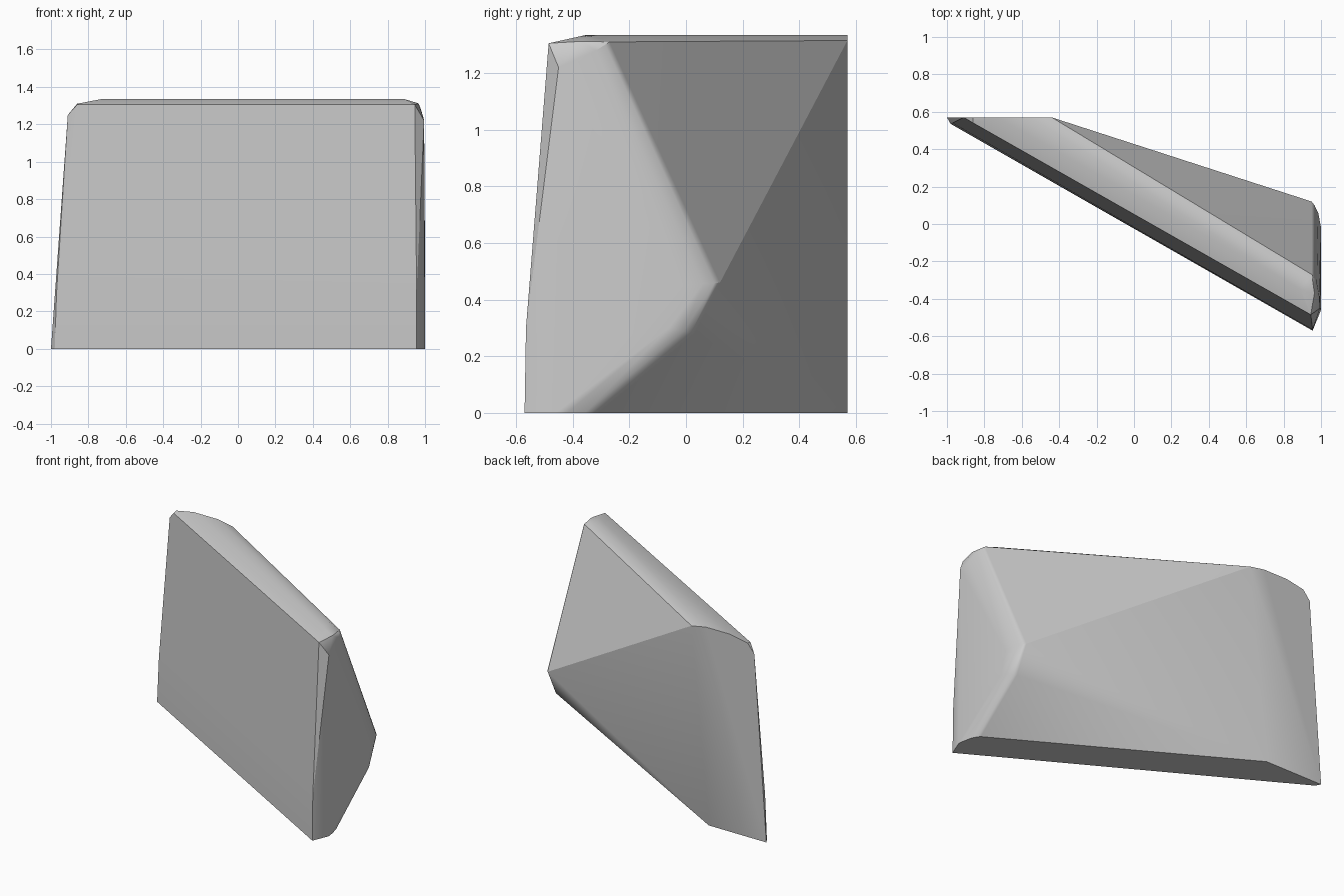
import bpy, bmesh
from mathutils import Vector

cube = bpy.data.objects.get("Cube")
if cube:
    bpy.data.objects.remove(cube, do_unlink=True)

mat = bpy.data.materials.new("stone grey")
mat.use_nodes = True
colour = (0.6, 0.6, 0.6, 1)
mat.diffuse_color = colour
mat.node_tree.nodes["Principled BSDF"].inputs["Base Color"].default_value = colour

# Leaning front face: lower, middle and upper corners
front = [(0.955, -0.57, 0), (-0.98, 0.535, 0),
         (0.955, -0.565, 0.3), (-0.97, 0.54, 0.3),
         (0.945, -0.485, 1.305), (-0.86, 0.54, 1.305)]
# Front edge of the flat end cap
end = [(1, -0.46, 0), (0.995, -0.45, 1.22), (0.965, -0.37, 1.312)]
# Rounded rim: pairs running from the end cap to the sloping back
rim = [((0.995, -0.42, 0), (0.95, -0.31, 0)),
       ((1, -0.06, 0.3), (0.95, 0.03, 0.28)),
       ((1, -0.02, 0.45), (0.95, 0.12, 0.46)),
       ((0.99, -0.38, 1.24), (0.95, -0.27, 1.31))]
# Vertical back cut
back = [(-1, 0.57, 0), (-0.57, 0.57, 0), (-0.44, 0.57, 1.315),
        (-0.91, 0.57, 1.25), (-0.86, 0.57, 1.31)]
# Crown of the top
crown = [(0.89, -0.35, 1.335), (-0.73, 0.57, 1.335),
         (0.86, -0.26, 1.335), (-0.55, 0.57, 1.335)]


def arc(inner, outer):
    """Points bulging from the end cap round to the back."""
    a, b = Vector(inner), Vector(outer)
    for along, inward in ((0, 0), (0.57, 0.3), (0.86, 0.7), (1, 1)):
        p = a.lerp(b, along)
        p.x = a.x + (b.x - a.x) * inward
        yield p


points = front + end + back + crown
for inner, outer in rim:
    points += arc(inner, outer)

# Wrap the points in one convex skin
bm = bmesh.new()
for point in points:
    bm.verts.new(point)
bmesh.ops.convex_hull(bm, input=bm.verts)
loose = [v for v in bm.verts if not v.link_faces]
bmesh.ops.delete(bm, geom=loose, context='VERTS')
bmesh.ops.dissolve_limit(bm, angle_limit=0.02, verts=bm.verts, edges=bm.edges)
bmesh.ops.recalc_face_normals(bm, faces=bm.faces)

mesh = bpy.data.meshes.new("wedge_block")
bm.to_mesh(mesh)
bm.free()
block = bpy.data.objects.new("wedge_block", mesh)
bpy.context.collection.objects.link(block)
mesh.materials.append(mat)

# Soft rounded rim and top, crisp main creases
bpy.ops.object.select_all(action='DESELECT')
block.select_set(True)
bpy.context.view_layer.objects.active = block
bpy.ops.object.shade_smooth_by_angle(angle=0.42)
weighted = block.modifiers.new("even_shading", 'WEIGHTED_NORMAL')
weighted.keep_sharp = True
